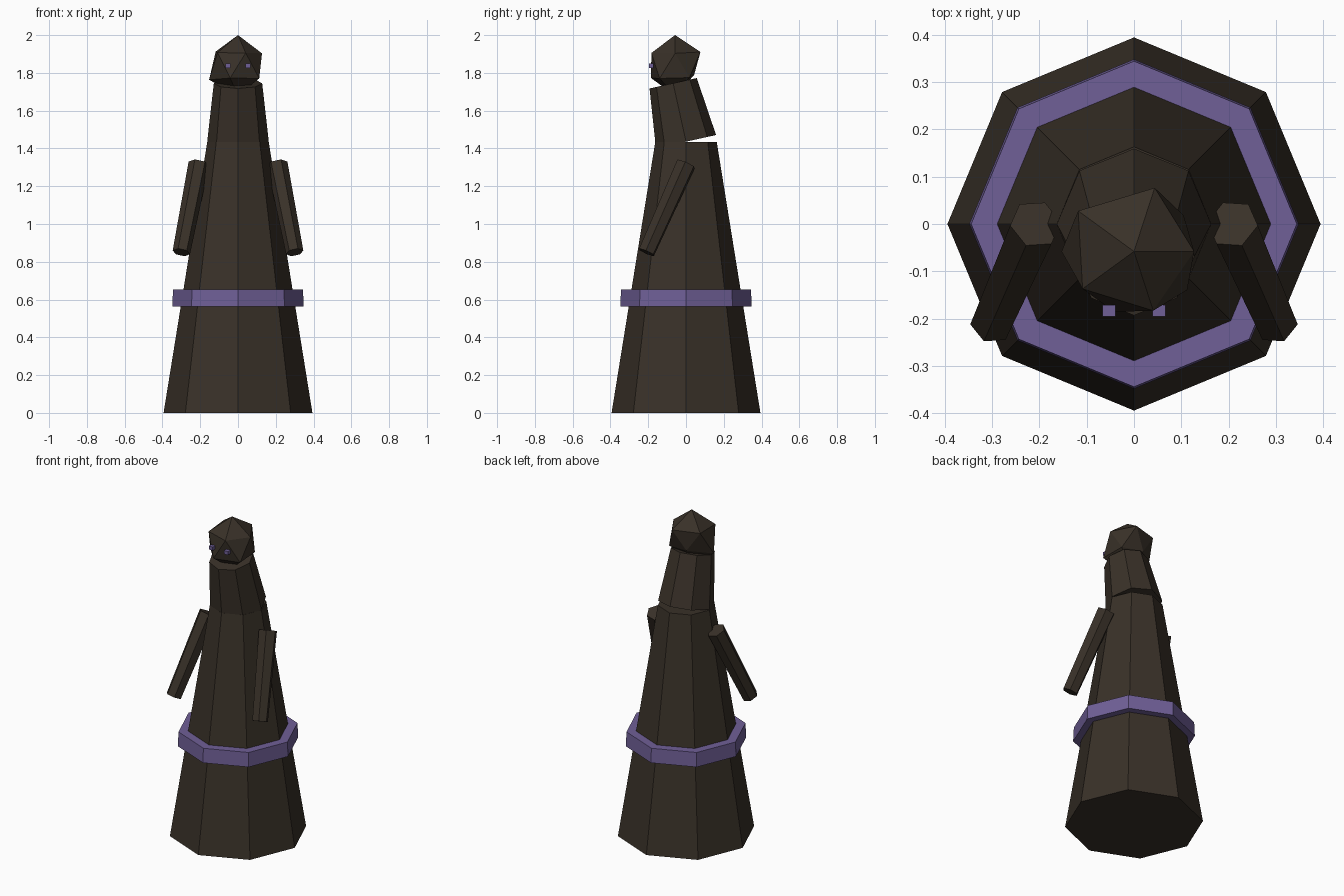
import bpy, bmesh, math
from mathutils import Vector, Matrix

if "Cube" in bpy.data.objects:
    bpy.data.objects.remove(bpy.data.objects["Cube"], do_unlink=True)


def material(name, rgb):
    mat = bpy.data.materials.new(name)
    mat.use_nodes = True
    mat.diffuse_color = (*rgb, 1)
    mat.node_tree.nodes["Principled BSDF"].inputs["Base Color"].default_value = (*rgb, 1)
    return mat


brown = material("dark brown", (0.04, 0.03, 0.021))
purple = material("muted purple", (0.16, 0.115, 0.31))


def finish(name, bm, mat):
    mesh = bpy.data.meshes.new(name)
    bm.to_mesh(mesh)
    bm.free()
    mesh.materials.append(mat)
    obj = bpy.data.objects.new(name, mesh)
    bpy.context.collection.objects.link(obj)
    return obj


def taper(name, start, end, r_start, r_end, sides, mat):
    """Closed tapered prism running from start to end."""
    start, end = Vector(start), Vector(end)
    axis = end - start
    turn = axis.to_track_quat('Z', 'Y').to_matrix().to_4x4()
    bm = bmesh.new()
    bmesh.ops.create_cone(bm, cap_ends=True, segments=sides, radius1=r_start,
                          radius2=r_end, depth=axis.length,
                          matrix=Matrix.Translation((start + end) / 2) @ turn)
    return finish(name, bm, mat)


# Robe, forward-leaning shoulders and belt
taper("robe", (0, 0, 0), (0, 0, 1.433), 0.394, 0.163, 8, brown)
taper("shoulders", (0, 0, 1.436), (0, -0.068, 1.745), 0.163, 0.128, 8, brown)
taper("belt", (0, 0, 0.562), (0, 0, 0.652), 0.348, 0.344, 8, purple)

# Head: an uneven icosahedron, reach listed from the bottom upwards
bm = bmesh.new()
bmesh.ops.create_icosphere(bm, subdivisions=1, radius=1)
reach = [0.16,
         0.145, 0.118, 0.171, 0.15, 0.155,   # lower ring, anticlockwise
         0.142, 0.158, 0.163, 0.15, 0.147,   # upper ring, anticlockwise
         0.16]
order = sorted(bm.verts, key=lambda v: (
    round(v.co.z, 1), round(math.atan2(v.co.y, v.co.x) % math.tau, 2) % 6.28))
for vert, r in zip(order, reach):
    vert.co *= r
bmesh.ops.translate(bm, verts=bm.verts, vec=(0, -0.058, 1.84))
finish("head", bm, brown)

# Arms and eyes on both sides
for side, label in ((1, "left"), (-1, "right")):
    taper(label + "_arm", (side * 0.3, -0.209, 0.85), (side * 0.208, 0, 1.318),
          0.047, 0.055, 6, brown)
    bm = bmesh.new()
    bmesh.ops.create_cube(bm, size=1, matrix=Matrix.Translation(
        (side * 0.053, -0.183, 1.838)) @ Matrix.Diagonal((0.027, 0.024, 0.022, 1)))
    finish(label + "_eye", bm, purple)
